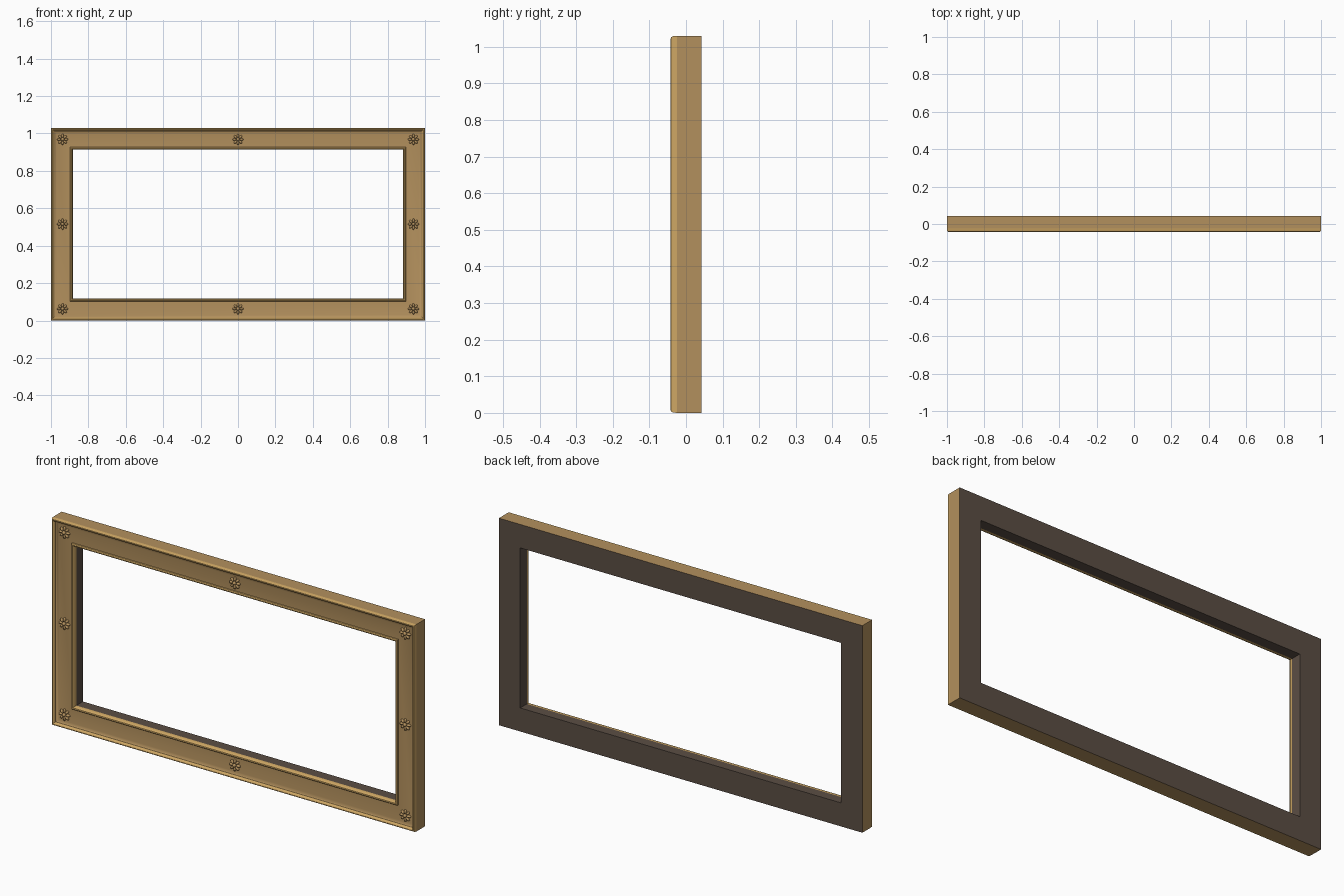
import bpy, bmesh, math
from mathutils import Matrix, Vector

cube = bpy.data.objects.get("Cube")
if cube:
    bpy.data.objects.remove(cube, do_unlink=True)

W, H = 1.0, 1.03          # half width, full height
BACK, FIELD = 0.042, -0.022


def material(name, rgb):
    m = bpy.data.materials.new(name)
    m.use_nodes = True
    m.diffuse_color = (*rgb, 1)
    bsdf = next(n for n in m.node_tree.nodes if n.type == 'BSDF_PRINCIPLED')
    bsdf.inputs["Base Color"].default_value = (*rgb, 1)
    return m


body_gold = material("antique gold", (0.45, 0.28, 0.11))
bright_gold = material("bright gold", (0.61, 0.38, 0.125))
dark_wood = material("dark wood", (0.105, 0.076, 0.058))


def add_object(name, bm, mats, angle=35):
    bmesh.ops.recalc_face_normals(bm, faces=bm.faces)
    mesh = bpy.data.meshes.new(name)
    bm.to_mesh(mesh)
    bm.free()
    for m in mats:
        mesh.materials.append(m)
    ob = bpy.data.objects.new(name, mesh)
    bpy.context.collection.objects.link(ob)
    bpy.ops.object.select_all(action='DESELECT')
    ob.select_set(True)
    bpy.context.view_layer.objects.active = ob
    bpy.ops.object.shade_smooth_by_angle(angle=math.radians(angle))
    return ob


def mitred_moulding(name, profile, mat):
    """Sweep (inset, depth) points around the rectangle with mitred corners."""
    bm = bmesh.new()
    rings = []
    for d, y in profile:
        corners = ((d - W, d), (W - d, d), (W - d, H - d), (d - W, H - d))
        rings.append([bm.verts.new((x, y, z)) for x, z in corners])
    for a, b in zip(rings, rings[1:]):
        for i in range(4):
            j = (i + 1) % 4
            bm.faces.new((a[i], a[j], b[j], b[i]))
    return add_object(name, bm, [mat])


# Strips of the moulding, from the outer wall round to the back
lip_end, sight = 0.016, 0.117
mitred_moulding("outer_wall", [(0, BACK), (0, -0.025)], body_gold)
mitred_moulding("outer_lip", [(0, -0.025), (0.001, -0.036), (0.004, -0.041),
                              (0.008, -0.042), (0.012, -0.04),
                              (lip_end, -0.033), (lip_end, -0.029)], bright_gold)
mitred_moulding("front_field", [(lip_end, -0.029), (0.022, -0.024),
                                (0.03, FIELD), (0.102, FIELD)], body_gold)
mitred_moulding("sight_lip", [(0.102, FIELD), (0.103, -0.029), (0.107, -0.033),
                              (0.112, -0.031), (sight, -0.023),
                              (sight, -0.01)], bright_gold)
mitred_moulding("inner_wall", [(sight, -0.01), (sight, BACK)], dark_wood)
mitred_moulding("back_face", [(sight, BACK), (0, BACK)], dark_wood)


def rosette(name, x, z, petals=8):
    bm = bmesh.new()
    centre = Matrix.Translation(Vector((x, FIELD, z)))
    for i in range(petals):
        m = (centre @ Matrix.Rotation(math.tau * i / petals, 4, 'Y')
             @ Matrix.Translation((0.019, 0, 0))
             @ Matrix.Diagonal((0.012, 0.011, 0.0065, 1)))
        bmesh.ops.create_uvsphere(bm, u_segments=10, v_segments=6, radius=1, matrix=m)
    # Raised button
    bmesh.ops.create_uvsphere(bm, u_segments=12, v_segments=8, radius=1,
                              matrix=centre @ Matrix.Diagonal((0.01, 0.017, 0.01, 1)))
    add_object(name, bm, [body_gold], 60)


# Rosettes at the corners and the middle of each rail
inset = 0.062
columns = (("right", inset - W), ("middle", 0), ("left", W - inset))
rows = (("bottom", inset), ("centre", H / 2), ("top", H - inset))
for col, x in columns:
    for row, z in rows:
        if (col, row) != ("middle", "centre"):
            rosette(f"rosette_{row}_{col}", x, z)
